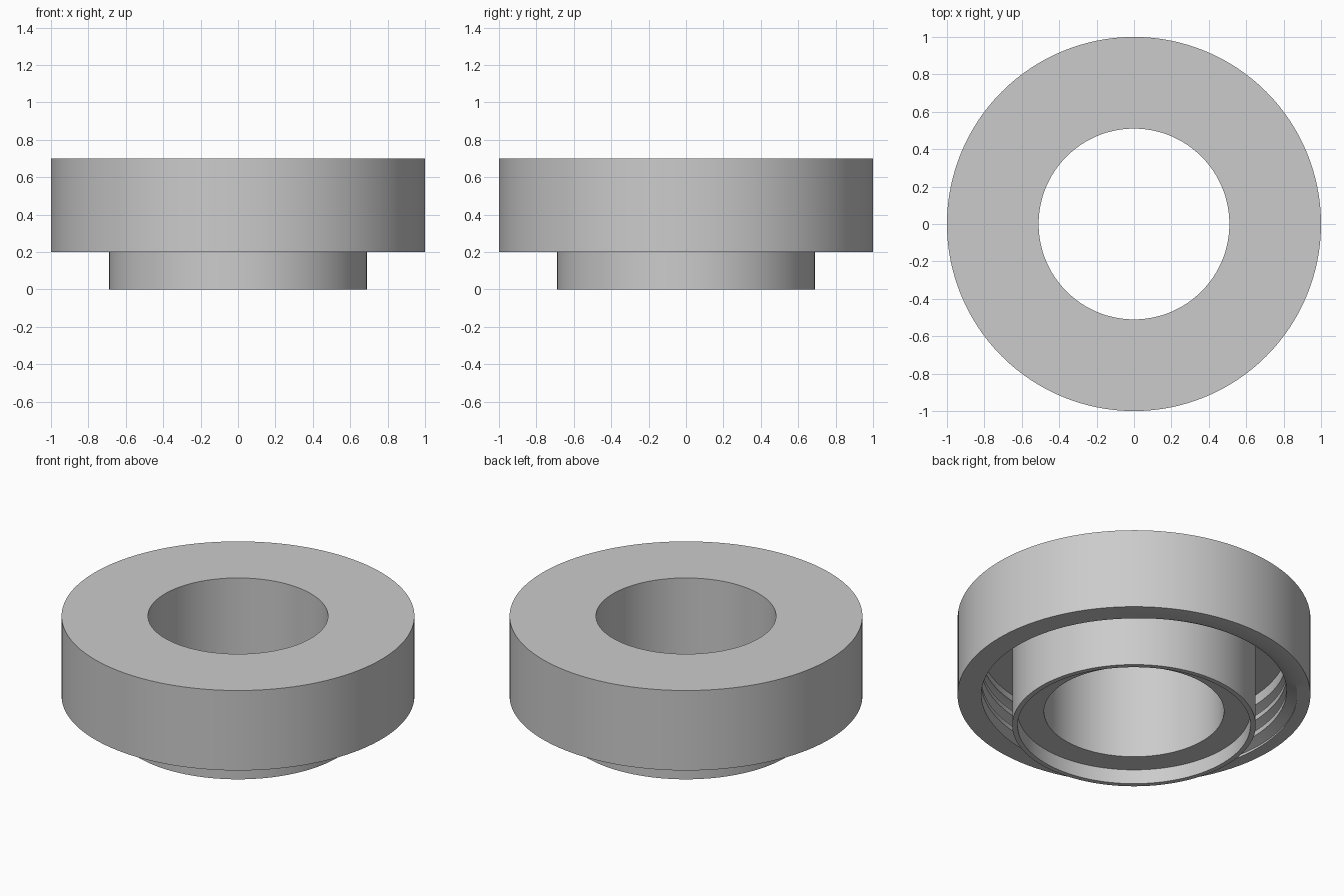
import bpy
import bmesh
from math import cos, sin, tau, radians

SEGMENTS = 128
HOLE, SPOUT, LIP = 0.51, 0.69, 0.66
TOP, RIM, CEILING = 0.70, 0.20, 0.50
CREST, ROOT = 0.865, 0.925
PITCH, THREAD_TOP = 0.10, 0.46
STEPS = [0.0, 0.3, 0.55, 0.75]   # crest start, crest end, root start, root end

cube = bpy.data.objects.get("Cube")
if cube:
    bpy.data.objects.remove(cube, do_unlink=True)

grey = bpy.data.materials.new("plain grey")
grey.use_nodes = True
colour = (0.6, 0.6, 0.6, 1)
grey.diffuse_color = colour
grey.node_tree.nodes["Principled BSDF"].inputs["Base Color"].default_value = colour


def revolve(name, profile):
    """Sweep a (radius, height) profile, which may vary with angle, around z."""
    bm = bmesh.new()
    columns = []
    for i in range(SEGMENTS + 1):
        a = tau * i / SEGMENTS
        columns.append([bm.verts.new((r * cos(a), r * sin(a), z)) for r, z in profile(a)])
    for left, right in zip(columns, columns[1:]):
        for j in range(len(left) - 1):
            bm.faces.new((left[j], right[j], right[j + 1], left[j + 1]))
    bmesh.ops.remove_doubles(bm, verts=bm.verts, dist=0.00005)
    mesh = bpy.data.meshes.new(name)
    bm.to_mesh(mesh)
    bm.free()
    mesh.materials.append(grey)
    obj = bpy.data.objects.new(name, mesh)
    bpy.context.collection.objects.link(obj)
    bpy.ops.object.select_all(action='DESELECT')
    obj.select_set(True)
    bpy.context.view_layer.objects.active = obj
    bpy.ops.object.shade_smooth_by_angle(angle=radians(25))
    return obj


def thread_radius(phase):
    """Trapezoid groove: flat crest, slope out, flat root, slope back."""
    _, crest_end, root_start, root_end = STEPS
    if phase <= crest_end:
        t = 0
    elif phase < root_start:
        t = (phase - crest_end) / (root_start - crest_end)
    elif phase <= root_end:
        t = 1
    else:
        t = (1 - phase) / (1 - root_end)
    return CREST + (ROOT - CREST) * t


def thread(angle):
    """Points down the threaded wall, clipped at the rim and the thread top."""
    base = RIM + PITCH * ((angle - radians(170)) / tau - 0.65)
    points = []
    for turn in range(5, -3, -1):
        for step in reversed(STEPS):
            z = min(max(base + PITCH * (turn + step), RIM), THREAD_TOP)
            points.append((thread_radius(((z - base) / PITCH) % 1), z))
    return points


# Cap: ceiling, threaded inner wall, rim, outer wall and flat top
revolve("threaded_cap", lambda a: [(SPOUT, CEILING), (CREST, CEILING), (CREST, THREAD_TOP)]
        + thread(a) + [(1, RIM), (1, TOP), (HOLE, TOP)])

# Central tube with a shallow recess behind its lower lip
revolve("inner_tube", lambda a: [(HOLE, TOP), (HOLE, 0.09), (LIP, 0.09), (LIP, 0),
                                 (SPOUT, 0), (SPOUT, CEILING)])
